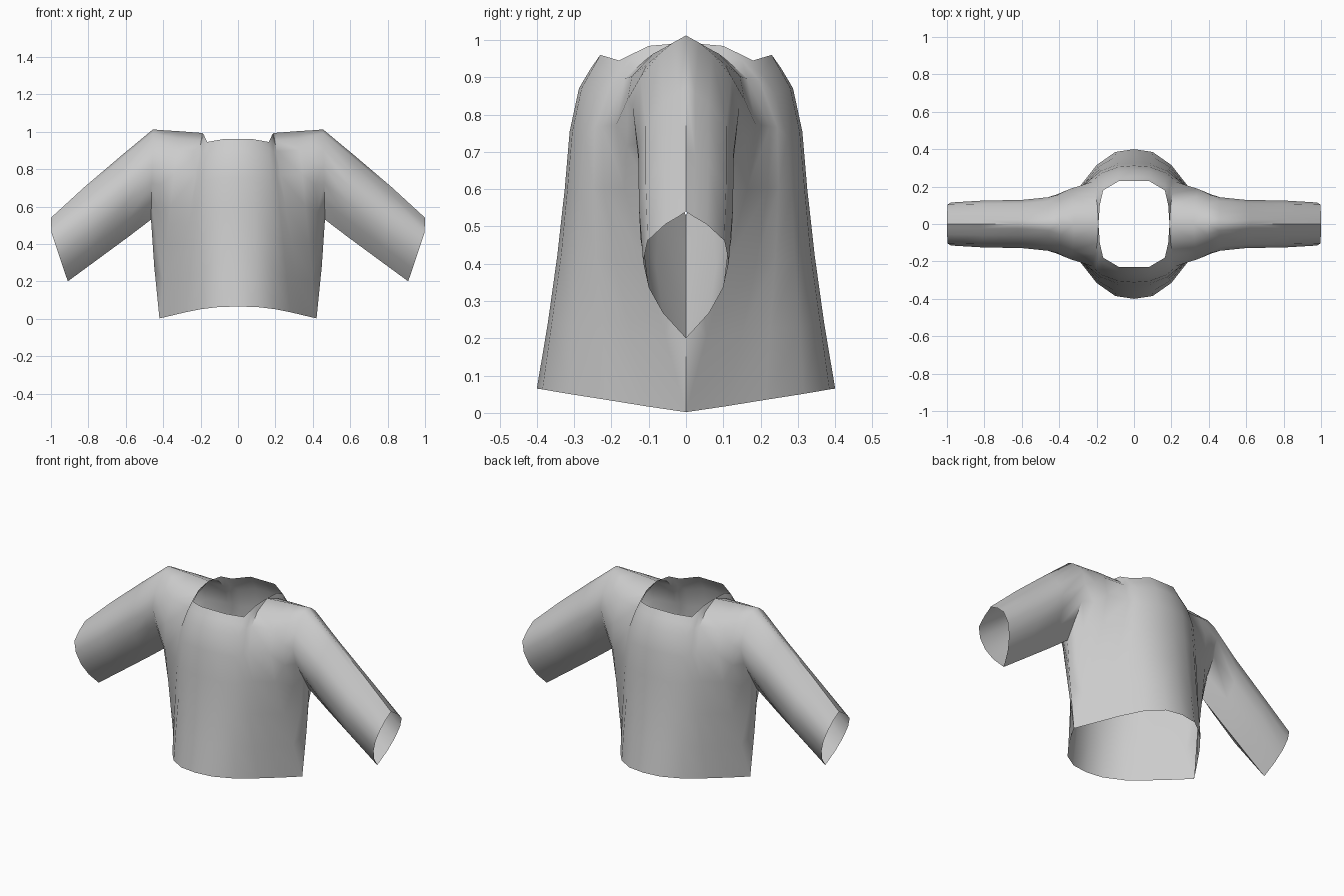
import bpy
import bmesh
from mathutils import Vector

default_cube = bpy.data.objects.get("Cube")
if default_cube:
    bpy.data.objects.remove(default_cube, do_unlink=True)

# Plain cloth
cloth = bpy.data.materials.new("light_grey_cloth")
cloth.use_nodes = True
grey = (0.6, 0.6, 0.6, 1)
cloth.diffuse_color = grey
cloth.node_tree.nodes["Principled BSDF"].inputs["Base Color"].default_value = grey

# How far down each panel line its inner depth points sit
FRACTIONS = (.04, .1, .23, .4, .6, .8)

# Panel lines from the centre out to the cuff:
# upper end (x, depth, z), lower end (x, depth, z), depths in between
centre_lines = [
    ((0, .23, .96), (0, .4, .065), (.255, .287, .312, .325, .345, .37)),
    ((.08, .23, .96), (.1, .385, .063), (.25, .28, .305, .318, .335, .36)),
    ((.165, .18, .945), (.2, .315, .051), (.205, .24, .272, .283, .292, .305)),
    ((.183, .1, .984), (.28, .213, .035), (.15, .198, .245, .248, .24, .225)),
]
shoulder_lines = [
    ((.19, 0, .993), (.35, .108, .018), (.1, .165, .225, .22, .19, .15)),
    ((.32, 0, 1.003), (.42, 0, .002), (.088, .145, .187, .165, .11, .055)),
    ((.39, 0, 1.007), (.448, 0, .28), (.06, .105, .157, .158, .088, .035)),
    ((.455, 0, 1.012), (.465, 0, .53), (.035, .07, .122, .143, .118, .058)),
]
sleeve_lines = [
    ((.62, 0, .875), (.59, 0, .435), (.025, .06, .108, .128, .12, .072)),
    ((.82, 0, .705), (.76, 0, .31), (.025, .06, .108, .126, .122, .08)),
    ((1, 0, .54), (.91, 0, .2), (.02, .055, .103, .115, .1, .062)),
]


def panel_line(bm, upper, lower, depths):
    """Lay one line of vertices down the front of the garment."""
    start, end = Vector(upper), Vector(lower)
    points = [start]
    for fraction, depth in zip(FRACTIONS, depths):
        point = start.lerp(end, fraction)
        point.y = depth
        points.append(point)
    points.append(end)
    return [bm.verts.new((p.x, -p.y, p.z)) for p in points]


# Front left quarter of the garment as one open sheet
bm = bmesh.new()
lines = [panel_line(bm, *line)
         for line in centre_lines + shoulder_lines + sleeve_lines]

# Let the cuff bow outward below its upper end
for vert, bulge in zip(lines[-1][1:], (.003, .008, .018, .015, .01, .005)):
    vert.co.x = min(1, vert.co.x + bulge)

for line, following in zip(lines, lines[1:]):
    for row in range(len(line) - 1):
        bm.faces.new((line[row], line[row + 1],
                      following[row + 1], following[row]))

mesh = bpy.data.meshes.new("long_sleeved_top")
bm.to_mesh(mesh)
bm.free()
mesh.materials.append(cloth)

garment = bpy.data.objects.new("long_sleeved_top", mesh)
bpy.context.collection.objects.link(garment)
bpy.ops.object.select_all(action='DESELECT')
garment.select_set(True)
bpy.context.view_layer.objects.active = garment

# Mirror to the right side and the back, joined along the seams
mirror = garment.modifiers.new("mirror_sides_and_back", 'MIRROR')
mirror.use_axis = (True, True, False)
mirror.use_mirror_merge = True
mirror.merge_threshold = 0.001
bpy.ops.object.modifier_apply(modifier=mirror.name)

# Soft cloth with crisp side and shoulder seams
bpy.ops.object.shade_smooth_by_angle(angle=0.9)
